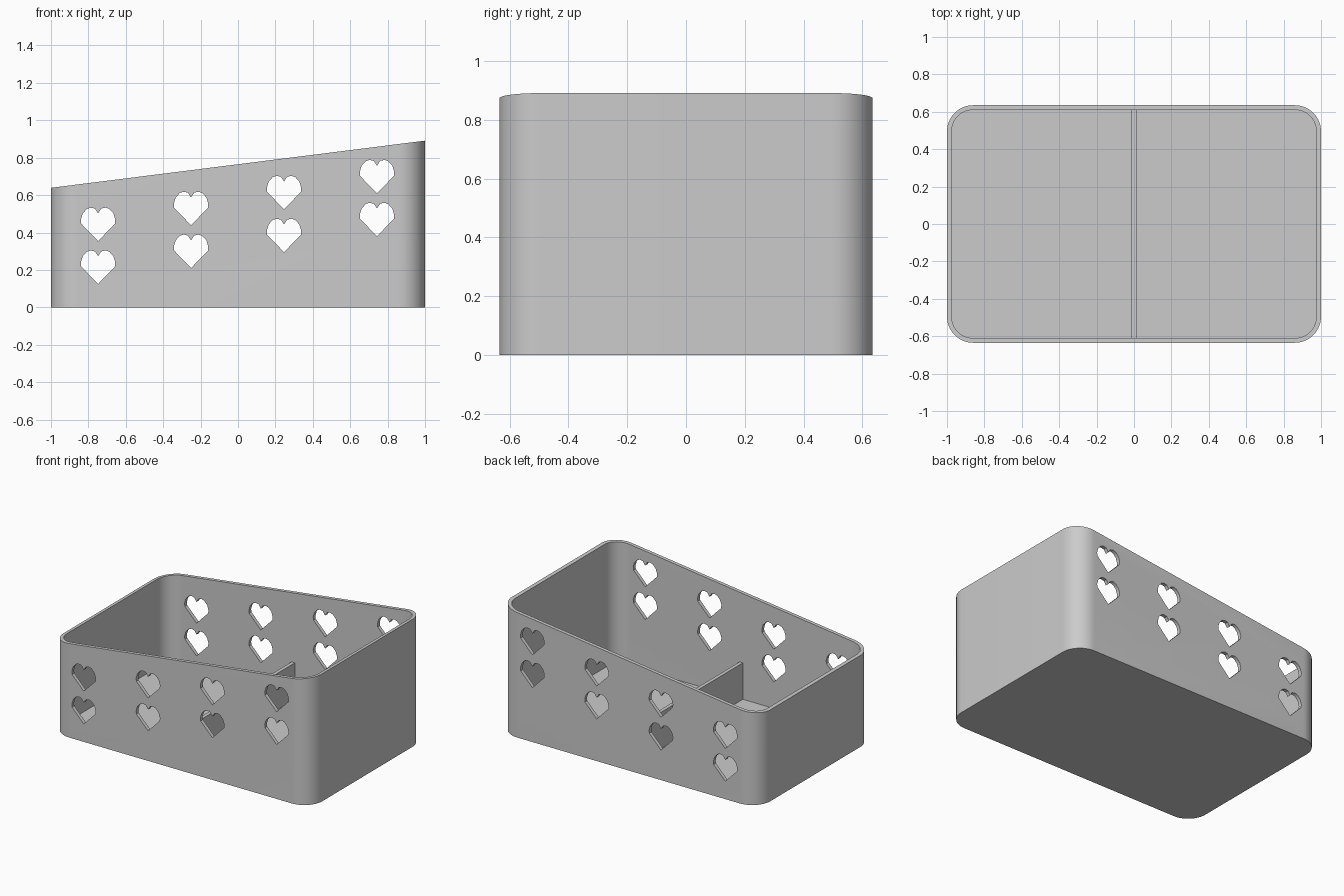
import bpy
import bmesh
import math

cube = bpy.data.objects.get("Cube")
if cube:
    bpy.data.objects.remove(cube, do_unlink=True)

HALF_X, HALF_Y = 1.0, 0.635
WALL, FLOOR, RADIUS = 0.025, 0.025, 0.14

grey = bpy.data.materials.new("plain grey")
grey.use_nodes = True
grey.diffuse_color = (0.6, 0.6, 0.6, 1)
grey.node_tree.nodes["Principled BSDF"].inputs["Base Color"].default_value = (0.6, 0.6, 0.6, 1)


def rim_height(x):
    return 0.765 + 0.126 * x


def rounded_rect(hx, hy, r, steps=14):
    points = []
    for i, (sx, sy) in enumerate([(1, 1), (-1, 1), (-1, -1), (1, -1)]):
        for k in range(steps + 1):
            a = math.pi / 2 * (i + k / steps)
            points.append((sx * (hx - r) + r * math.cos(a),
                           sy * (hy - r) + r * math.sin(a)))
    return points


def add_prism(bm, lower, upper):
    a = [bm.verts.new(p) for p in lower]
    b = [bm.verts.new(p) for p in upper]
    bm.faces.new(a[::-1])
    bm.faces.new(b)
    for i in range(len(a)):
        j = (i + 1) % len(a)
        bm.faces.new((a[i], a[j], b[j], b[i]))


def make_object(name, bm):
    bmesh.ops.recalc_face_normals(bm, faces=bm.faces[:])
    mesh = bpy.data.meshes.new(name)
    bm.to_mesh(mesh)
    bm.free()
    mesh.materials.append(grey)
    obj = bpy.data.objects.new(name, mesh)
    bpy.context.collection.objects.link(obj)
    return obj


def cut(target, cutter):
    cutter.hide_render = True
    mod = target.modifiers.new("cut", "BOOLEAN")
    mod.operation = "DIFFERENCE"
    mod.solver = "EXACT"
    mod.object = cutter
    bpy.context.view_layer.objects.active = target
    bpy.ops.object.modifier_apply(modifier=mod.name)
    bpy.data.objects.remove(cutter, do_unlink=True)


# Outer box with a sloping rim
bm = bmesh.new()
outline = rounded_rect(HALF_X, HALF_Y, RADIUS)
add_prism(bm, [(x, y, 0) for x, y in outline],
          [(x, y, rim_height(x)) for x, y in outline])
box = make_object("box", bm)

# Hollow inside
bm = bmesh.new()
outline = rounded_rect(HALF_X - WALL, HALF_Y - WALL, RADIUS - WALL)
add_prism(bm, [(x, y, FLOOR) for x, y in outline],
          [(x, y, 1.2) for x, y in outline])
cut(box, make_object("cavity_cutter", bm))

# Heart holes through the front and back walls, rising with the rim
half = [(0.09, 0.093), (0.092, 0.115), (0.082, 0.148), (0.06, 0.172),
        (0.04, 0.179), (0.017, 0.174)]
heart = [(0, 0)] + half + [(0, 0.148)] + [(-x, z) for x, z in reversed(half)]
bm = bmesh.new()
for column in range(4):
    for row in range(2):
        cx = -0.748 + 0.497 * column
        cz = 0.125 + 0.085 * column + 0.229 * row
        add_prism(bm, [(cx + x, 0.8, cz + z) for x, z in heart],
                  [(cx + x, -0.8, cz + z) for x, z in heart])
cut(box, make_object("heart_cutter", bm))

# Low divider across the middle
bm = bmesh.new()
bmesh.ops.create_cube(bm, size=1)
for v in bm.verts:
    v.co.x *= 0.025
    v.co.y *= 2 * (HALF_Y - WALL) + 0.01
    v.co.z = 0.28 if v.co.z > 0 else 0.015
make_object("divider", bm)

# Smooth rounded corners, crisp edges
bpy.ops.object.select_all(action="DESELECT")
box.select_set(True)
bpy.context.view_layer.objects.active = box
bpy.ops.object.shade_smooth_by_angle(angle=math.radians(30))
